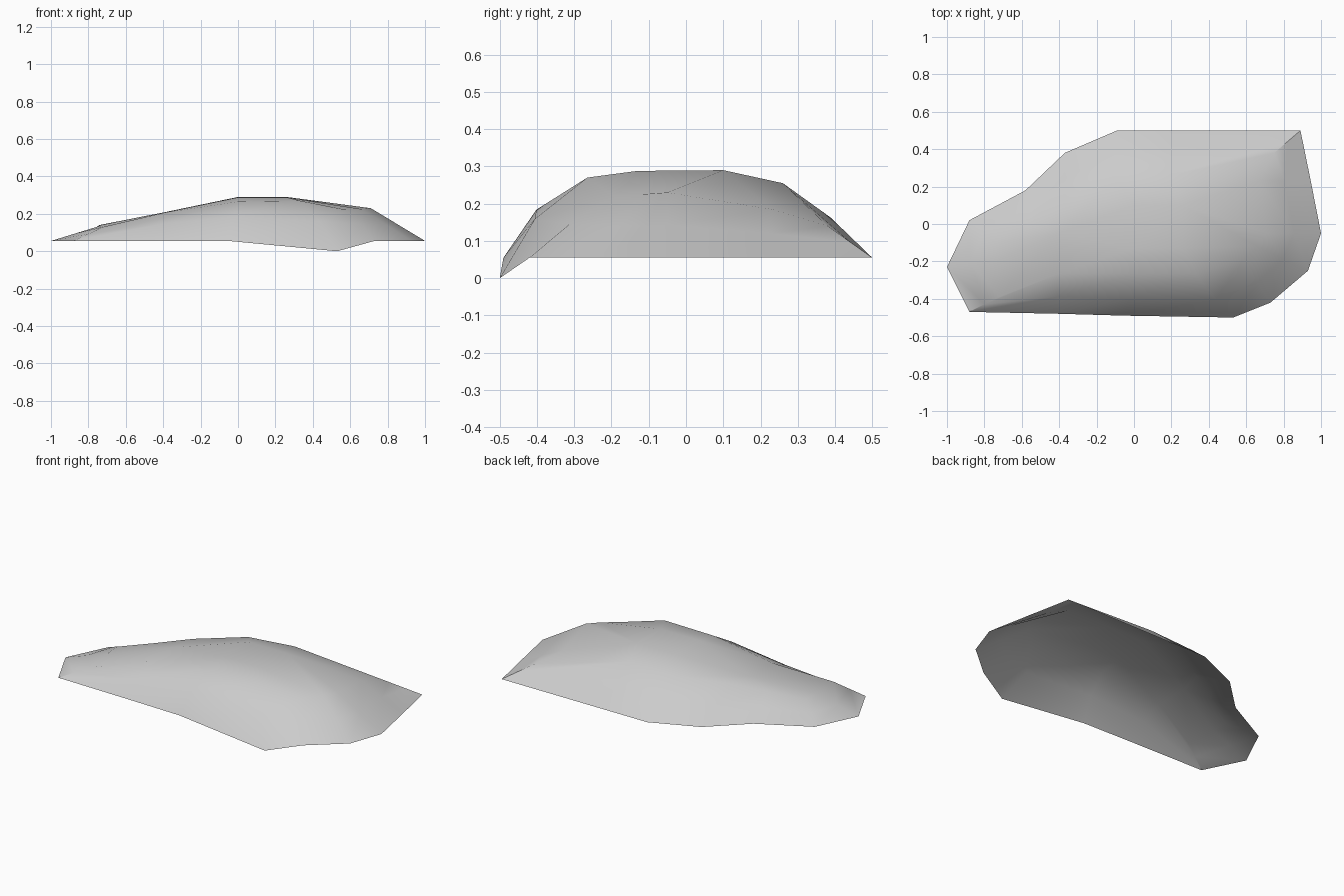
import bpy
import bmesh
import math
from mathutils import Vector

# Remove only the default cube
default_cube = bpy.data.objects.get("Cube")
if default_cube:
    bpy.data.objects.remove(default_cube, do_unlink=True)

RIM_HEIGHT = 0.055

# Summit plateau corners
summit = {
    "left": (-0.4, -0.05, 0.207),
    "front": (0, -0.13, 0.288),
    "front_right": (0.26, -0.13, 0.288),
    "back_right": (0.26, 0.1, 0.29),
    "back": (0, 0.1, 0.29),
}

# Columns around the mound: rim point, shoulder point, summit corner, wall bulge
columns = [
    ((-1, -0.23), (-0.74, -0.2, 0.135), "left", 0),
    ((-0.88, -0.47), (-0.72, -0.39, 0.13), "left", 0),
    ((-0.4, -0.48), (-0.4, -0.265, 0.205), "left", 0.02),
    ((-0.05, -0.49), (0, -0.265, 0.265), "front", 0.03),
    ((0.53, -0.5), (0.33, -0.265, 0.27), "front_right", 0.03),
    ((0.73, -0.42), (0.585, -0.19, 0.22), "front_right", 0.01),
    ((0.93, -0.25), (0.66, -0.12, 0.225), "front_right", 0),
    ((1, -0.05), (0.71, -0.05, 0.23), "back_right", 0),
    ((0.945, 0.23), (0.67, 0.23, 0.185), "back_right", 0),
    ((0.89, 0.5), (0.75, 0.38, 0.14), "back_right", 0),
    ((0.2, 0.5), (0.2, 0.26, 0.255), "back_right", 0.01),
    ((-0.09, 0.5), (-0.1, 0.24, 0.24), "back", 0.01),
    ((-0.37, 0.38), (-0.37, 0.1, 0.21), "left", 0),
    ((-0.58, 0.18), (-0.55, 0, 0.175), "left", 0),
    ((-0.88, 0.02), (-0.74, -0.1, 0.14), "left", 0),
]
LOW_COLUMN = 4  # the rim dips to the ground here


def make_material(name, value):
    """Flat grey material for viewport and render."""
    material = bpy.data.materials.new(name)
    material.use_nodes = True
    colour = (value, value, value, 1)
    material.diffuse_color = colour
    shader = material.node_tree.nodes["Principled BSDF"]
    shader.inputs["Base Color"].default_value = colour
    shader.inputs["Roughness"].default_value = 0.8
    return material


def add_face(bm, corners):
    """Add a face, collapsing neighbouring corners that coincide."""
    unique = list(dict.fromkeys(corners))
    if len(unique) > 2:
        bm.faces.new(unique)


bm = bmesh.new()
tops = {key: bm.verts.new(point) for key, point in summit.items()}

# Each column runs rim, middle of wall, shoulder, summit
strips = []
for index, (rim_xy, shoulder, top, bulge) in enumerate(columns):
    height = 0 if index == LOW_COLUMN else RIM_HEIGHT
    rim = Vector((*rim_xy, height))
    middle = rim.lerp(Vector(shoulder), 0.5)
    outward = Vector((middle.x * 0.2, middle.y, 0)).normalized()
    middle += (outward + Vector((0, 0, 1))) * bulge * 0.8
    strips.append([bm.verts.new(rim), bm.verts.new(middle),
                   bm.verts.new(shoulder), tops[top]])

# Skin between neighbouring columns, leaving the underside open
for index, strip in enumerate(strips):
    following = strips[(index + 1) % len(strips)]
    for level in range(len(strip) - 1):
        add_face(bm, (strip[level], following[level],
                      following[level + 1], strip[level + 1]))

# Summit plateau
add_face(bm, [tops[key] for key in ("left", "front", "back")])
add_face(bm, [tops[key] for key in ("front", "front_right", "back_right", "back")])

mesh = bpy.data.meshes.new("rock_mound")
bm.to_mesh(mesh)
bm.free()

mound = bpy.data.objects.new("rock_mound", mesh)
bpy.context.collection.objects.link(mound)
mesh.materials.append(make_material("stone_grey", 0.6))

# Soft shading that keeps the strong creases
bpy.ops.object.select_all(action="DESELECT")
mound.select_set(True)
bpy.context.view_layer.objects.active = mound
bpy.ops.object.shade_smooth_by_angle(angle=math.radians(30))
